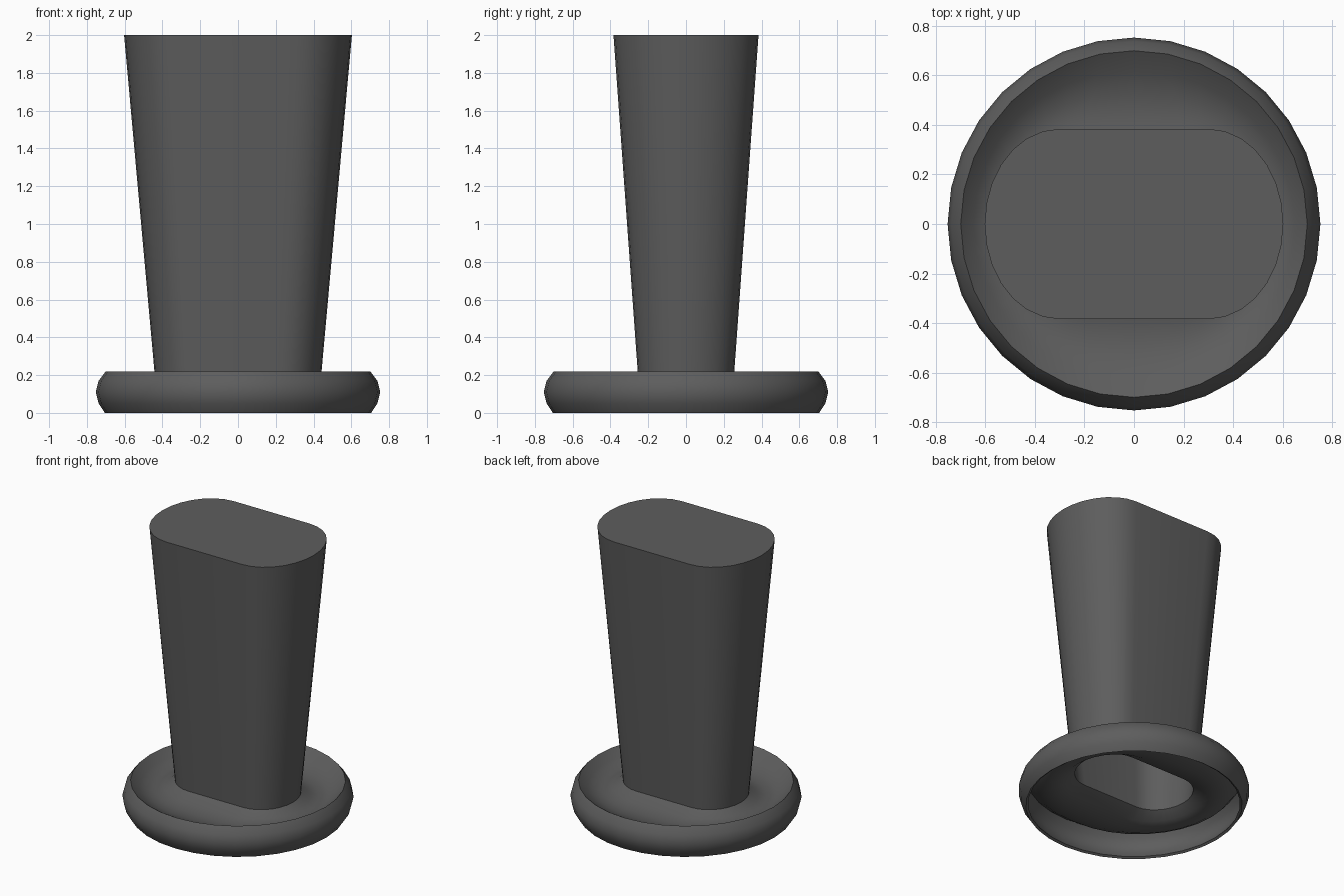
import bpy, bmesh, math

if "Cube" in bpy.data.objects:
    bpy.data.objects.remove(bpy.data.objects["Cube"])

N = 32  # points around every section


def circle(r, z):
    return [(r * math.sin(2 * math.pi * k / N), -r * math.cos(2 * math.pi * k / N), z)
            for k in range(N)]


def stadium(a, b, z):
    """Flat-sided oval: straight middle half, elliptical ends."""
    m = N // 2 - 1
    angles = [-math.pi / 2 + math.pi * i / (m - 1) for i in range(m)]
    end = [(a / 2 + a / 2 * math.cos(t), b * math.sin(t), z) for t in angles]
    return [(0, -b, z)] + end + [(0, b, z)] + [(-x, y, z) for x, y, z in reversed(end)]


def blend(p, q, t, sag):
    """Section part-way from p to q, lowered along a parabola."""
    return [(u[0] + (v[0] - u[0]) * t, u[1] + (v[1] - u[1]) * t,
             u[2] + (v[2] - u[2]) * t - sag * 4 * t * (1 - t)) for u, v in zip(p, q)]


def loft(name, sections):
    """Skin a stack of sections and cap the last one."""
    bm = bmesh.new()
    rings = [[bm.verts.new(p) for p in s] for s in sections]
    for lo, hi in zip(rings, rings[1:]):
        for k in range(N):
            j = (k + 1) % N
            bm.faces.new((lo[k], lo[j], hi[j], hi[k]))
    bm.faces.new(rings[-1])
    mesh = bpy.data.meshes.new(name)
    bm.to_mesh(mesh)
    bm.free()
    obj = bpy.data.objects.new(name, mesh)
    bpy.context.collection.objects.link(obj)
    bpy.context.view_layer.objects.active = obj
    obj.select_set(True)
    return obj


# Bulging round rim, sunken dish, tapered column with a closed top
rim = [(0.705, 0), (0.738, 0.05), (0.753, 0.11), (0.738, 0.17), (0.70, 0.22)]
sections = [circle(r, z) for r, z in rim]
lip, foot = sections[-1], stadium(0.439, 0.253, 0.182)
sections += [blend(lip, foot, t, 0.07) for t in (0.2, 0.4, 0.6, 0.8)]
sections += [foot, stadium(0.603, 0.384, 2.0)]
stand = loft("pedestal_shell", sections)

# Thin wall on the inside
wall = stand.modifiers.new("wall", 'SOLIDIFY')
wall.thickness = 0.018
wall.offset = -1
bpy.ops.object.modifier_apply(modifier="wall")
bpy.ops.object.shade_smooth_by_angle(angle=math.radians(35))

# Dark grey finish
grey = bpy.data.materials.new("dark_grey")
grey.diffuse_color = (0.11, 0.11, 0.11, 1)
grey.use_nodes = True
grey.node_tree.nodes["Principled BSDF"].inputs["Base Color"].default_value = grey.diffuse_color
stand.data.materials.append(grey)
